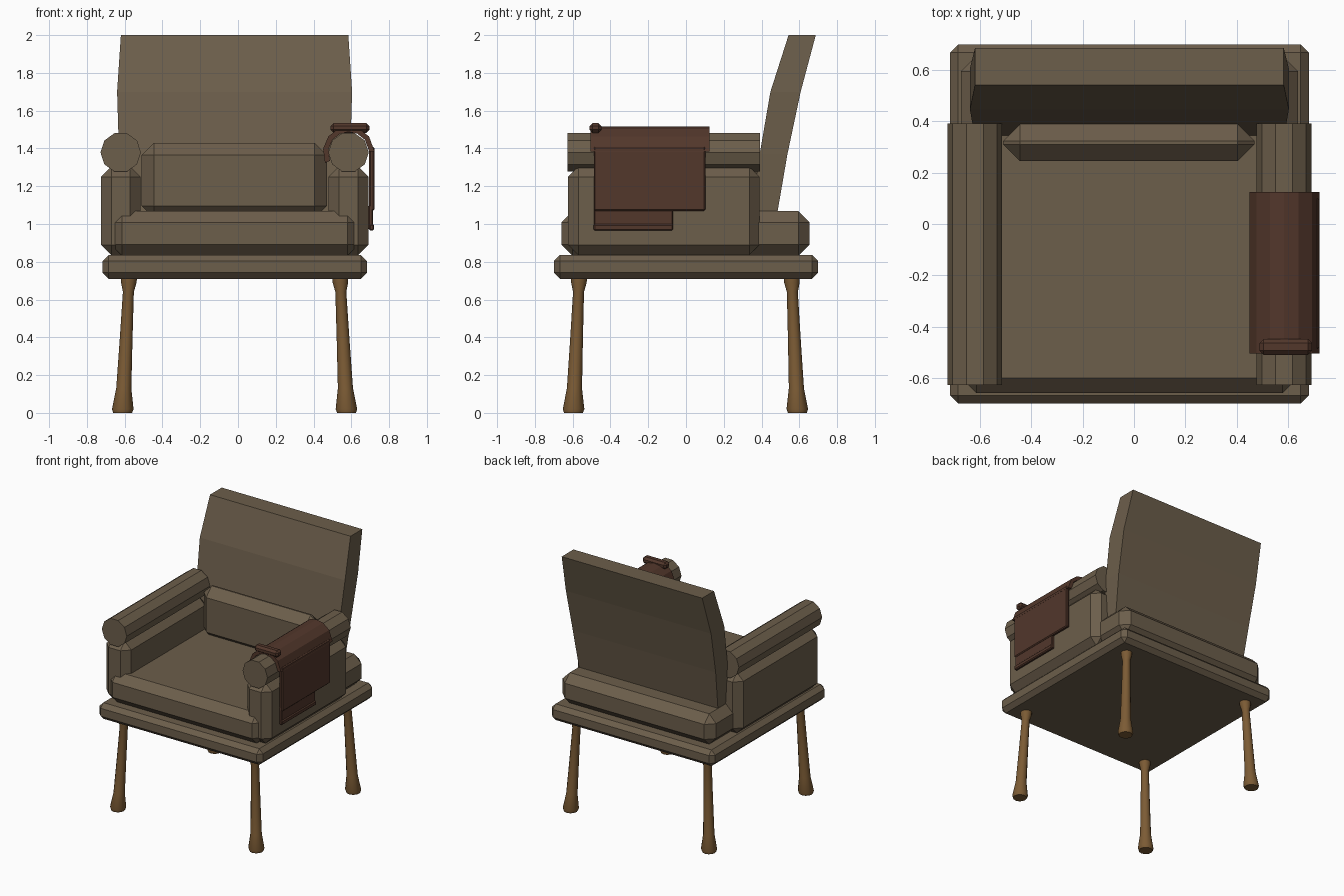
import bpy, bmesh, math

if "Cube" in bpy.data.objects:
    bpy.data.objects.remove(bpy.data.objects["Cube"])

CX = -0.018  # symmetry plane of the chair body


def material(name, rgb):
    m = bpy.data.materials.new(name)
    m.diffuse_color = (*rgb, 1)
    m.use_nodes = True
    m.node_tree.nodes["Principled BSDF"].inputs["Base Color"].default_value = m.diffuse_color
    return m


FABRIC = material("fabric", (0.15, 0.112, 0.07))
WOOD = material("wood", (0.2, 0.105, 0.035))
LEATHER = material("leather", (0.085, 0.038, 0.024))


def finish(name, bm, mat, smooth=False):
    bmesh.ops.recalc_face_normals(bm, faces=bm.faces)
    me = bpy.data.meshes.new(name)
    bm.to_mesh(me)
    bm.free()
    me.materials.append(mat)
    ob = bpy.data.objects.new(name, me)
    bpy.context.collection.objects.link(ob)
    if smooth:
        bpy.context.view_layer.objects.active = ob
        ob.select_set(True)
        bpy.ops.object.shade_smooth_by_angle(angle=math.radians(40))
        ob.select_set(False)
    return ob


def box(name, x, y, z, bevel, mat=FABRIC):
    """Chamfered box from (min, max) ranges."""
    bm = bmesh.new()
    bmesh.ops.create_cube(bm, size=1)
    for v in bm.verts:
        v.co = [(r[0] + r[1]) / 2 + c * (r[1] - r[0]) for c, r in zip(v.co, (x, y, z))]
    bmesh.ops.bevel(bm, geom=bm.edges[:], offset=bevel, segments=1, profile=0.5, affect='EDGES')
    return finish(name, bm, mat)


def loft(name, rings, mat, smooth=False):
    """Closed rings joined by quads, with flat caps."""
    bm = bmesh.new()
    rows = [[bm.verts.new(p) for p in ring] for ring in rings]
    n = len(rows[0])
    for a, b in zip(rows, rows[1:]):
        for i in range(n):
            j = (i + 1) % n
            bm.faces.new((a[i], a[j], b[j], b[i]))
    bm.faces.new(rows[0])
    bm.faces.new(rows[-1])
    return finish(name, bm, mat, smooth)


def circle(n, r, turn=0):
    return [(r * math.cos(turn + math.tau * i / n), r * math.sin(turn + math.tau * i / n)) for i in range(n)]


# Base and seat
box("base", (-0.718, 0.682), (-0.7, 0.7), (0.71, 0.835), 0.032)
box("seat", (-0.675, 0.64), (-0.66, 0.655), (0.832, 1.068), 0.06)
box("back_cushion", (-0.51, 0.47), (0.245, 0.39), (1.03, 1.43), 0.066)

# Curved backrest: z, front y, back y, half width
back = [(1.05, 0.342, 0.482, 0.594), (1.37, 0.39, 0.537, 0.612),
        (1.7, 0.447, 0.607, 0.622), (2.0, 0.543, 0.687, 0.602)]
loft("backrest", [[(CX - w, f, z), (CX + w, f, z), (CX + w, b, z), (CX - w, b, z)]
                  for z, f, b, w in back], FABRIC)

# Arms with rolled tops, and legs splayed outwards
leg_profile = [(0.0, 0.05), (0.02, 0.057), (0.13, 0.04), (0.38, 0.034), (0.64, 0.029), (0.69, 0.041), (0.72, 0.042)]
for side, s in (("left", -1), ("right", 1)):
    ax = CX + s * 0.603
    box(f"{side}_arm", (ax - 0.105, ax + 0.105), (-0.625, 0.39), (0.835, 1.305), 0.055)
    loft(f"{side}_arm_roll", [[(ax + u, y, 1.379 + v * 1.0) for u, v in circle(10, 0.107)]
                              for y in (-0.627, 0.392)], FABRIC)
    for end, t in (("front", -1), ("back", 1)):
        rings = []
        for z, r in leg_profile:
            k = 1 - z / 0.71
            px, py = CX + s * (0.559 + 0.034 * k), -0.003 + t * (0.563 + 0.03 * k)
            rings.append([(px + u, py + v, z) for u, v in circle(12, r)])
        loft(f"{end}_{side}_leg", rings, WOOD, smooth=True)

# Leather cover draped over the right arm
angles = [math.radians(a) for a in (204, 172, 142, 114, 90, 66, 38, 2)]
cx, cz = 0.586, 1.379
arc = [(cx + r * math.cos(a), cz + r * math.sin(a))
       for r, seq in ((0.137, angles), (0.109, angles[::-1])) for a in seq]
loft("arm_cover", [[(x, y, z) for x, z in arc] for y in (-0.505, 0.125)], LEATHER)
box("cover_roll", (0.49, 0.695), (-0.51, -0.448), (1.483, 1.535), 0.016, LEATHER)

# Hanging side panel and pocket
box("side_panel", (0.694, 0.722), (-0.488, 0.102), (1.07, 1.41), 0.007, LEATHER)
box("pocket", (0.692, 0.714), (-0.488, -0.07), (0.97, 1.1), 0.005, LEATHER)
box("pocket_hem", (0.694, 0.721), (-0.49, -0.068), (0.965, 1.0), 0.007, LEATHER)
